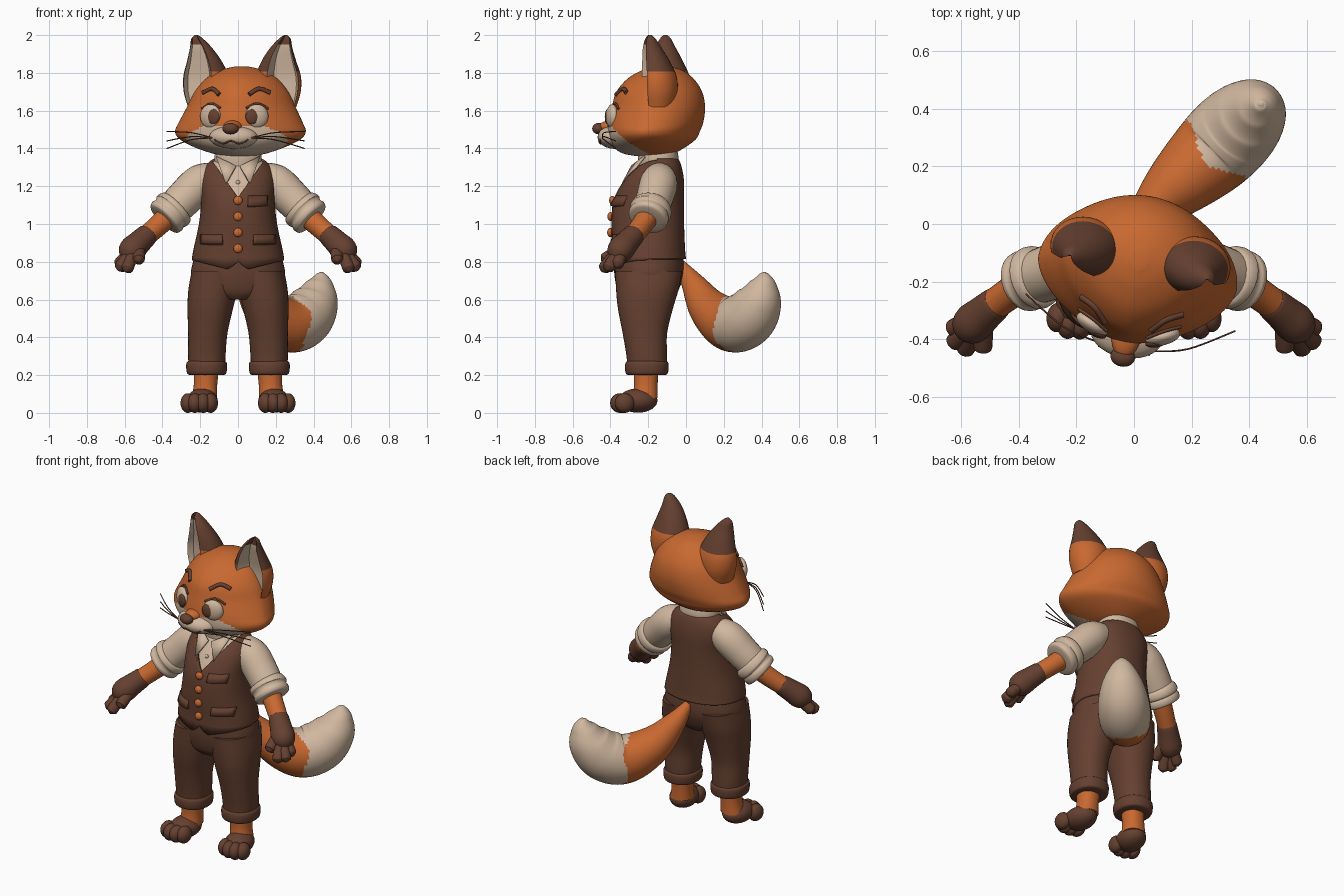
import bpy, bmesh, math
from mathutils import Vector, Matrix

cube = bpy.data.objects.get("Cube")
if cube:
    bpy.data.objects.remove(cube)


def material(name, rgb):
    m = bpy.data.materials.new(name)
    m.use_nodes = True
    m.diffuse_color = (*rgb, 1)
    bsdf = next(n for n in m.node_tree.nodes if n.type == 'BSDF_PRINCIPLED')
    bsdf.inputs["Base Color"].default_value = (*rgb, 1)
    bsdf.inputs["Roughness"].default_value = 0.8
    return m


ORANGE = material("orange fur", (0.58, 0.14, 0.03))
BROWN = material("dark brown", (0.13, 0.052, 0.03))
CREAM = material("cream", (0.64, 0.48, 0.35))
FUR = (ORANGE, CREAM, BROWN)


def finish(name, bm, mats, thick=0):
    mesh = bpy.data.meshes.new(name)
    bm.to_mesh(mesh)
    bm.free()
    for m in mats if isinstance(mats, tuple) else (mats,):
        mesh.materials.append(m)
    mesh.polygons.foreach_set("use_smooth", [True] * len(mesh.polygons))
    mesh.set_sharp_from_angle(angle=math.radians(50))
    ob = bpy.data.objects.new(name, mesh)
    bpy.context.collection.objects.link(ob)
    if thick:
        mod = ob.modifiers.new("thickness", 'SOLIDIFY')
        mod.thickness, mod.offset = thick, -1
    return ob


def pair(ob):
    """Keep ob as the left part and add a mirrored right part."""
    twin = ob.copy()
    twin.data = ob.data.copy()
    twin.name, ob.name = "right_" + ob.name, "left_" + ob.name
    twin.data.transform(Matrix.Scale(-1, 4, (1, 0, 0)))
    twin.data.flip_normals()
    bpy.context.collection.objects.link(twin)
    return [ob, twin]


def spline(keys, sub):
    """Catmull-Rom interpolation of number tuples."""
    out = []
    for i in range(len(keys) - 1):
        a, b, c, d = (keys[min(max(k, 0), len(keys) - 1)] for k in range(i - 1, i + 3))
        for s in range(sub):
            t = s / sub
            out.append([q + t / 2 * (r - p + t * (2 * p - 5 * q + 4 * r - u + t * (3 * (q - r) + u - p)))
                        for p, q, r, u in zip(a, b, c, d)])
    return out + [list(keys[-1])]


def loft(rings, rule=None, caps=True):
    bm = bmesh.new()
    vs = [[bm.verts.new(p) for p in ring] for ring in rings]
    n = len(rings[0])
    for lo, hi in zip(vs, vs[1:]):
        for j in range(n):
            k = (j + 1) % n
            f = bm.faces.new((lo[j], lo[k], hi[k], hi[j]))
            if rule:
                f.material_index = rule(f.calc_center_median(), j)
    if caps:
        for ring in (vs[0], vs[-1]):
            f = bm.faces.new(ring)
            if rule:
                f.material_index = rule(f.calc_center_median(), 0)
        bmesh.ops.recalc_face_normals(bm, faces=bm.faces)
    return bm


def stack(keys, pf=2.2, pb=2.2, n=48, sub=5, rule=None, caps=True, dent=None):
    """Upright loft; keys are (z, centre x, half width, front y, back y)."""
    rings = []
    for z, cx, hw, yf, yb in spline(keys, sub):
        ring = []
        for j in range(n):
            a = math.tau * j / n
            c, s = math.cos(a), math.sin(a)
            e = 2 / (pf if s < 0 else pb)
            x, y = math.copysign(abs(c) ** e, c), math.copysign(abs(s) ** e, s)
            if dent and dent(j):
                x, y = x * 0.95, y * 0.1
            ring.append((cx + hw * x, (yf + yb) / 2 + (yb - yf) / 2 * y, z))
        rings.append(ring)
    return loft(rings, rule, caps)


def front(keys, x, z, p=2.2):
    """Front y of a stack at x and z."""
    for a, b in zip(keys, keys[1:]):
        if a[0] <= z <= b[0]:
            t = (z - a[0]) / (b[0] - a[0])
            _, cx, hw, yf, yb = (u + t * (v - u) for u, v in zip(a, b))
            reach = max(0, 1 - abs((x - cx) / hw) ** p) ** (1 / p)
            return (yf + yb) / 2 - (yb - yf) / 2 * reach


def tube(keys, n=24, sub=6, rule=None):
    """Round loft along a path; keys are (x, y, z, radius)."""
    pts = spline(keys, sub)
    rings = []
    for i, (x, y, z, r) in enumerate(pts):
        tangent = Vector(pts[min(i + 1, len(pts) - 1)][:3]) - Vector(pts[max(i - 1, 0)][:3])
        q = tangent.to_track_quat('Z', 'Y')
        rings.append([Vector((x, y, z)) + q @ Vector((max(r, .001) * math.cos(math.tau * j / n),
                      max(r, .001) * math.sin(math.tau * j / n), 0)) for j in range(n)])
    return loft(rings, rule)


def line(points, r):
    return tube([(*p, r) for p in points], n=8)


def ball(centre, radii, turn=0.0, bm=None):
    bm = bm or bmesh.new()
    mat = Matrix.Translation(centre) @ Matrix.Rotation(turn, 4, 'Z') @ Matrix.Diagonal((*radii, 1))
    bmesh.ops.create_uvsphere(bm, u_segments=28, v_segments=18, radius=1, matrix=mat)
    return bm


# Head shell with cream cheeks and jaw
HEAD = [(1.36, 0, .07, -.27, -.1), (1.375, 0, .15, -.34, -.06), (1.41, 0, .25, -.39, 0),
        (1.45, 0, .325, -.41, .05), (1.49, 0, .35, -.415, .07), (1.54, 0, .33, -.415, .09),
        (1.62, 0, .29, -.395, .1), (1.7, 0, .25, -.37, .085), (1.77, 0, .19, -.31, .04),
        (1.815, 0, .11, -.23, -.02), (1.835, 0, .03, -.16, -.09)]
PF = 1.65


def cheek(p, j):
    return int(p.z < min(1.375 - .75 * (p.y + .18), 1.52) and (abs(p.x) > .05 or p.z < 1.47))


head = [finish("head", stack(HEAD, PF, 1.95, 96, 8, cheek), FUR)]

# Ears with a hollow cream inside and dark tips
EAR = [(1.62, .2, .09, -.2, -.03), (1.7, .2, .113, -.215, -.01), (1.78, .195, .12, -.215, -.015),
       (1.86, .2, .093, -.21, -.05), (1.93, .215, .06, -.2, -.09), (1.98, .235, .032, -.18, -.12),
       (2.0, .24, .008, -.16, -.14)]


def ear_paint(p, j):
    if 22 <= j <= 29 and p.z < 1.95:
        return 1
    return 2 if p.z > 1.81 else 0


head += pair(finish("ear", stack(EAR, 2, 2, 32, 6, ear_paint, dent=lambda j: 23 <= j <= 29), FUR))

# Muzzle, nose and mouth
MC, MR = (0, -.38, 1.46), (.13, .09, .062)


def muzzle_y(x, z):
    return MC[1] - MR[1] * math.sqrt(max(0, 1 - (x / MR[0]) ** 2 - ((z - MC[2]) / MR[2]) ** 2))


head.append(finish("muzzle", ball(MC, MR), CREAM))
head.append(finish("nose_bridge", ball((0, -.385, 1.515), (.052, .085, .035)), ORANGE))
head.append(finish("nose", ball((0, -.467, 1.505), (.043, .034, .03)), BROWN))
smile = [(-.09, 1.447), (-.045, 1.426), (0, 1.44), (.045, 1.426), (.09, 1.447)]
head.append(finish("mouth", line([(x, muzzle_y(x, z), z) for x, z in smile], .005), BROWN))

# Eyes, lashes, brows and whiskers
eye_y = front(HEAD, .125, 1.57, PF)
head += pair(finish("eye_white", ball((.125, eye_y, 1.57), (.062, .03, .064), .4), CREAM))
head += pair(finish("iris", ball((.103, eye_y - .029, 1.568), (.034, .014, .04), .25), BROWN))
for part, curve, r in (("lash", [(.07, 1.615), (.125, 1.638), (.18, 1.61)], .006),
                       ("brow", [(.08, 1.685), (.125, 1.715), (.18, 1.695)], .012)):
    pts = [(x, front(HEAD, x, z, PF) - .006, z) for x, z in curve]
    head += pair(finish(part, line(pts, r), BROWN))
for end in (1.49, 1.44, 1.4):
    mid = 1.455 + (end - 1.445) * .4
    pts = [(.1, -.43, 1.455), (.22, -.4, mid + .01), (.37, -.31, end)]
    head += pair(finish("whisker", line(pts, .003), BROWN))

# The whole head looks a little to its right
turn = (Matrix.Translation((.015, -.155, 0)) @ Matrix.Rotation(math.radians(-10), 4, 'Z')
        @ Matrix.Translation((0, .155, 0)))
for ob in head:
    ob.data.transform(turn)

# Vest with V neck and pointed hem, over a shirt
VEST = [(.815, 0, .245, -.39, 0), (.87, 0, .235, -.39, -.005), (1.0, 0, .207, -.395, -.01),
        (1.12, 0, .195, -.385, -.01), (1.22, 0, .2, -.34, -.01), (1.29, 0, .185, -.29, -.02),
        (1.335, 0, .145, -.25, -.035), (1.35, 0, .115, -.235, -.05)]
bm = stack(VEST, n=64, caps=False)
for v in bm.verts:
    if v.co.z < .82 and v.co.y < -.2:
        d = abs(v.co.x) - .05
        v.co.z -= max(0, .055 - (.25 * d if d > 0 else -.8 * d))
for side in (-1, 1):
    bmesh.ops.bisect_plane(bm, geom=bm.verts[:] + bm.edges[:] + bm.faces[:],
                           plane_co=(0, 0, 1.14), plane_no=(side * 1.42, 0, 1))
gap = [f for f in bm.faces for c in [f.calc_center_median()]
       if c.y < -.15 and c.z > 1.14 + 1.42 * abs(c.x)]
bmesh.ops.delete(bm, geom=gap, context='FACES')
finish("vest", bm, BROWN, .02)
shirt = [(z, cx, hw - .02, yf + .024, yb - .02) for z, cx, hw, yf, yb in VEST[2:]]
finish("shirt", stack(shirt), CREAM)
finish("neck_band", stack([(1.3, 0, .12, -.25, -.045), (1.35, 0, .125, -.255, -.04),
                           (1.385, 0, .12, -.25, -.045)]), CREAM)
bm = bmesh.new()
bm.faces.new([bm.verts.new(p) for p in ((.118, -.225, 1.36), (.012, -.29, 1.31), (.065, -.34, 1.215))])
pair(finish("collar_point", bm, CREAM, .012))
finish("shirt_button", ball((0, front(shirt, 0, 1.22), 1.22), (.012, .008, .012)), CREAM)
for z in (.87, .955, 1.04, 1.125):
    finish("vest_button", ball((0, front(VEST, 0, z) - .008, z), (.024, .016, .024)), ORANGE)


def flap(name, x0, x1, z0, z1):
    """Pocket flap that follows the vest front."""
    bm = bmesh.new()
    rows = []
    for z, out in ((z0, .022), (z1, .008)):
        xs = [x0 + (x1 - x0) * i / 8 for i in range(9)]
        rows.append([bm.verts.new((x, front(VEST, x, z) - out, z)) for x in xs])
    for i in range(8):
        bm.faces.new((rows[0][i], rows[0][i + 1], rows[1][i + 1], rows[1][i]))
    return finish(name, bm, BROWN, .02)


pair(flap("hip_pocket", .085, .2, .895, .945))
flap("chest_pocket", .055, .16, 1.1, 1.15)

# Arms: sleeve, rolled cuff, forearm and paw
pair(finish("sleeve", tube([(.12, -.14, 1.25, .08), (.2, -.145, 1.215, .1), (.28, -.165, 1.14, .098),
                            (.35, -.19, 1.07, .092)]), CREAM))
pair(finish("sleeve_cuff", tube([(.32, -.178, 1.1, .085), (.33, -.181, 1.09, .106), (.348, -.188, 1.07, .112),
                                 (.36, -.193, 1.058, .103), (.375, -.198, 1.042, .108),
                                 (.39, -.204, 1.027, .1), (.395, -.206, 1.022, .07)]), CREAM))
pair(finish("forearm", tube([(.36, -.195, 1.05, .06), (.43, -.24, .985, .056), (.5, -.29, .925, .054)]), ORANGE))
pair(finish("palm", tube([(.475, -.272, .948, .05), (.48, -.276, .943, .058), (.52, -.31, .905, .064),
                          (.56, -.345, .865, .07), (.585, -.367, .835, .055), (.6, -.38, .815, .02)]), BROWN))
FINGERS = [((.56, -.33, .86), (.622, -.36, .795)), ((.56, -.35, .86), (.618, -.405, .778)),
           ((.55, -.36, .86), (.583, -.428, .772)), ((.52, -.31, .89), (.525, -.42, .82))]
for a, b in FINGERS:
    a, b = Vector(a), Vector(b)
    step = (b - a).normalized() * .032
    bm = tube([(*a, .03), (*b, .033), (*(b + step * .6), .025), (*(b + step), .004)], 16, 4)
    pair(finish("finger", bm, BROWN))

# Trousers with turned-up cuffs
finish("trouser_seat", stack([(.6, 0, .1, -.33, -.08), (.64, 0, .2, -.36, -.045), (.72, 0, .248, -.378, -.015),
                              (.8, 0, .238, -.38, -.012), (.86, 0, .215, -.37, -.025)]), BROWN)
pair(finish("trouser_leg", stack([(.22, .165, .095, -.31, -.1), (.3, .165, .099, -.315, -.1),
                                  (.42, .16, .104, -.335, -.1), (.55, .147, .12, -.36, -.07),
                                  (.65, .133, .13, -.37, -.04), (.75, .12, .125, -.375, -.02)]), BROWN))
pair(finish("trouser_cuff", stack([(.2, .166, .085, -.3, -.115), (.207, .166, .102, -.317, -.098),
                                   (.235, .166, .108, -.323, -.092), (.265, .166, .106, -.32, -.094),
                                   (.278, .166, .09, -.305, -.11)]), BROWN))

# Ankles and feet
pair(finish("ankle", stack([(.08, .178, .068, -.285, -.15), (.15, .172, .062, -.275, -.15),
                            (.25, .166, .068, -.28, -.145)]), ORANGE))
foot = ball((.19, -.255, .065), (.082, .105, .064), .15)
for x, y in ((.145, -.335), (.185, -.35), (.228, -.348), (.265, -.325)):
    ball((x, y, .052), (.039, .052, .052), .15, foot)
pair(finish("foot", foot, BROWN))

# Tail with a cream end
TAIL = [(0, -.03, .79, .025), (.05, .04, .68, .065), (.14, .125, .55, .11), (.26, .235, .47, .145),
        (.35, .325, .5, .15), (.41, .385, .59, .125), (.435, .41, .68, .075), (.44, .415, .735, .025),
        (.44, .415, .747, .002)]


def tail_paint(p, j):
    return int(p.x + p.y + .2 * (p.z - .46) > .53 + .035 * math.sin(math.tau * j / 16))


finish("tail", tube(TAIL, 48, 10, tail_paint), FUR)
